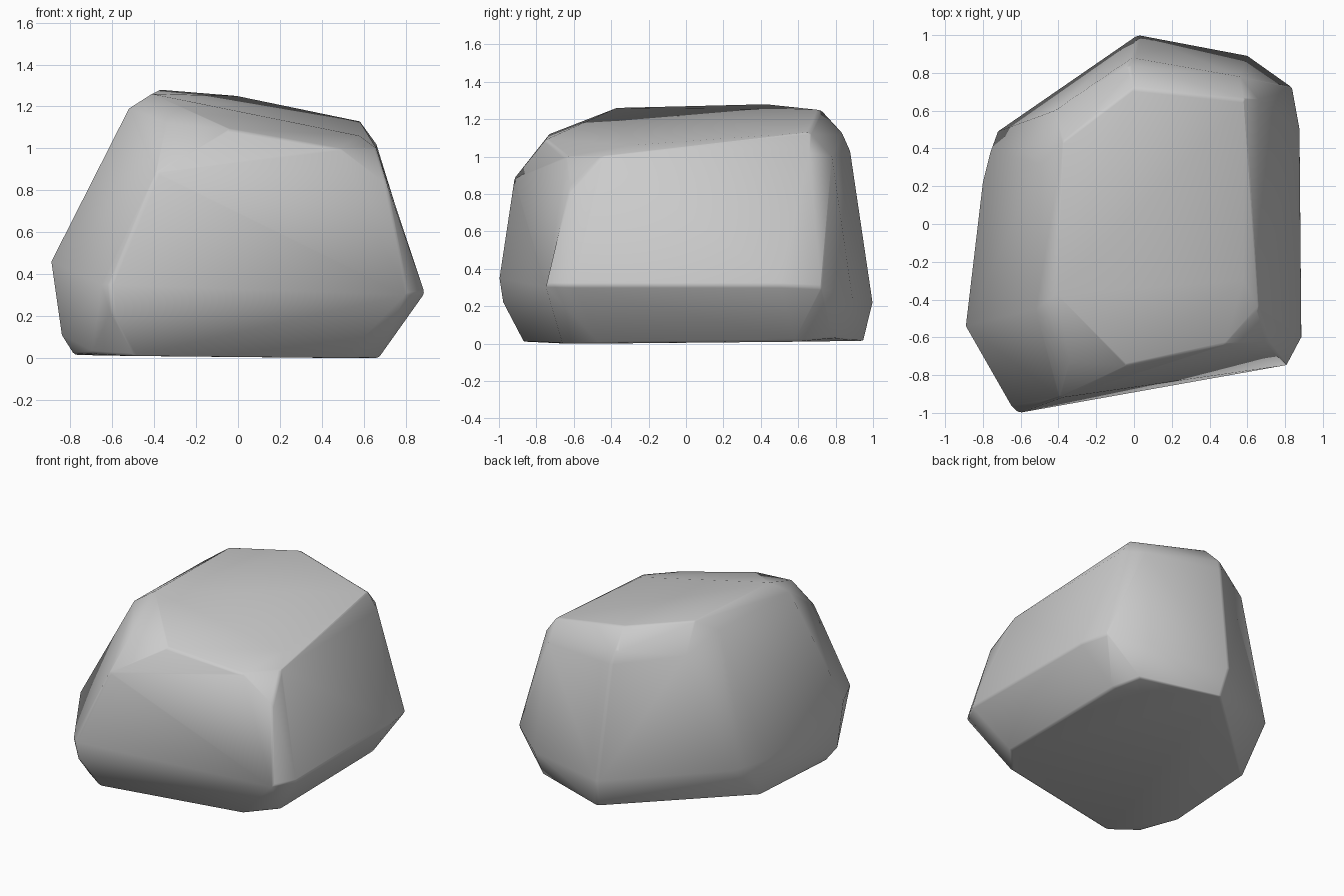
import bpy, bmesh, math

if "Cube" in bpy.data.objects:
    bpy.data.objects.remove(bpy.data.objects["Cube"])

# Corner points of the boulder, from the ground up
base = [(-.50, -.87, .01), (-.69, -.75, .02), (-.78, -.48, .015), (-.75, .22, .03),
        (.05, .95, .015), (.60, .78, .03), (.67, .58, .01), (.67, -.47, 0), (.50, -.66, 0)]
belly = [(-.61, -1, .35), (-.65, -.96, .35), (-.60, -.98, .22), (-.89, -.54, .46), (-.84, -.54, .11),
         (-.80, .22, .3), (-.76, .38, .3), (-.72, .49, .3), (.02, 1, .22),
         (.60, .89, .24), (.84, .72, .30), (.88, .5, .31), (.89, -.6, .31),
         (.81, -.75, .31)]
shoulder = [(-.39, -.92, .88), (-.34, -.73, 1.12), (-.03, -.75, 1.09), (.48, -.64, 1.0),
            (.71, -.62, .83), (.66, -.45, 1.0), (.66, .66, 1.02), (.56, .78, 1.0),
            (-.01, .88, 1.03), (-.03, .84, 1.12)]
crown = [(-.52, -.45, 1.19), (-.49, .32, 1.2), (-.42, .6, 1.10), (-.41, -.37, 1.26),
         (-.37, .44, 1.28), (0, .72, 1.25), (.58, .66, 1.13), (.58, -.3, 1.06)]

# Wrap the corners in one convex skin and merge near-flat triangles
bm = bmesh.new()
for p in base + belly + shoulder + crown:
    bm.verts.new(p)
bmesh.ops.convex_hull(bm, input=bm.verts)
bmesh.ops.delete(bm, geom=[v for v in bm.verts if not v.link_faces], context='VERTS')
bmesh.ops.dissolve_limit(bm, angle_limit=math.radians(2), verts=bm.verts, edges=bm.edges)
bmesh.ops.recalc_face_normals(bm, faces=bm.faces)

mesh = bpy.data.meshes.new("boulder")
bm.to_mesh(mesh)
bm.free()
boulder = bpy.data.objects.new("boulder", mesh)
bpy.context.collection.objects.link(boulder)

# Slightly worn edges, smooth shading
bevel = boulder.modifiers.new("worn_edges", 'BEVEL')
bevel.width = .015
bevel.segments = 2
bevel.limit_method = 'ANGLE'
bevel.angle_limit = math.radians(40)
bpy.context.view_layer.objects.active = boulder
boulder.select_set(True)
bpy.ops.object.shade_smooth_by_angle(angle=math.radians(80))
